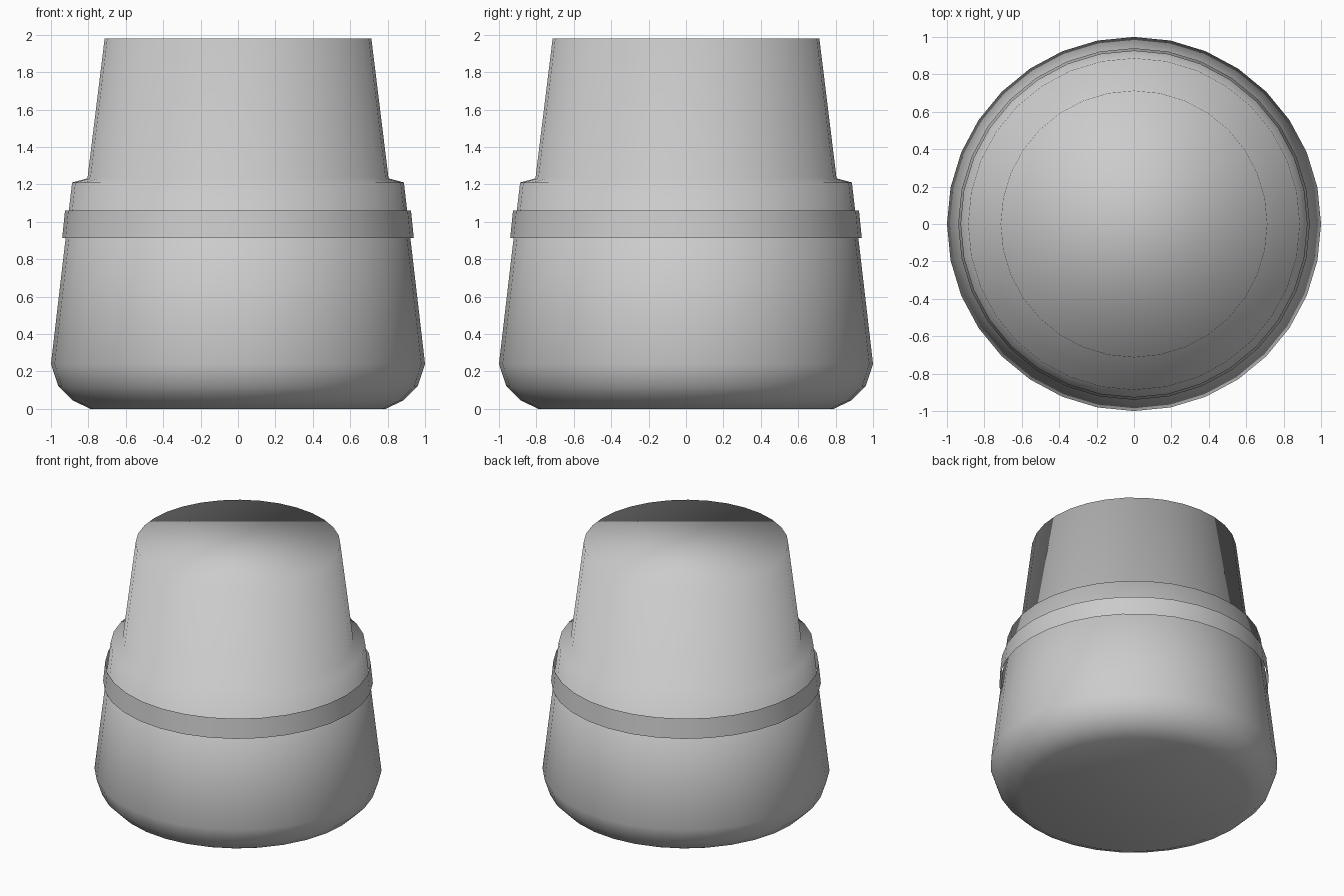
import bpy, bmesh
from math import cos, sin, tau

if "Cube" in bpy.data.objects:
    bpy.data.objects.remove(bpy.data.objects["Cube"])

SIDES = 32


def lathe(name, profile, capped):
    """Revolve (radius, z) points, listed bottom to top, about the z axis."""
    bm = bmesh.new()
    rings = [[bm.verts.new((r * cos(tau * i / SIDES), r * sin(tau * i / SIDES), z))
              for i in range(SIDES)] for r, z in profile]
    for low, high in zip(rings, rings[1:]):
        for i in range(SIDES):
            j = (i + 1) % SIDES
            bm.faces.new((low[i], low[j], high[j], high[i]))
    if capped:
        bm.faces.new(rings[0][::-1])
        bm.faces.new(rings[-1])
    for face in bm.faces:
        face.smooth = True
    mesh = bpy.data.meshes.new(name)
    bm.to_mesh(mesh)
    bm.free()
    obj = bpy.data.objects.new(name, mesh)
    bpy.context.collection.objects.link(obj)
    return obj


# Tapered body with rounded foot, stepped shoulder and flat top, all smooth shaded
lathe("body", [(0.79, 0.0), (0.885, 0.045), (0.96, 0.12), (1.0, 0.24),
               (0.887, 1.21), (0.805, 1.232), (0.713, 1.98)], True)

# Thin tapered band wrapped just outside the body
lathe("band", [(0.94, 0.912), (0.925, 1.06)], False)
